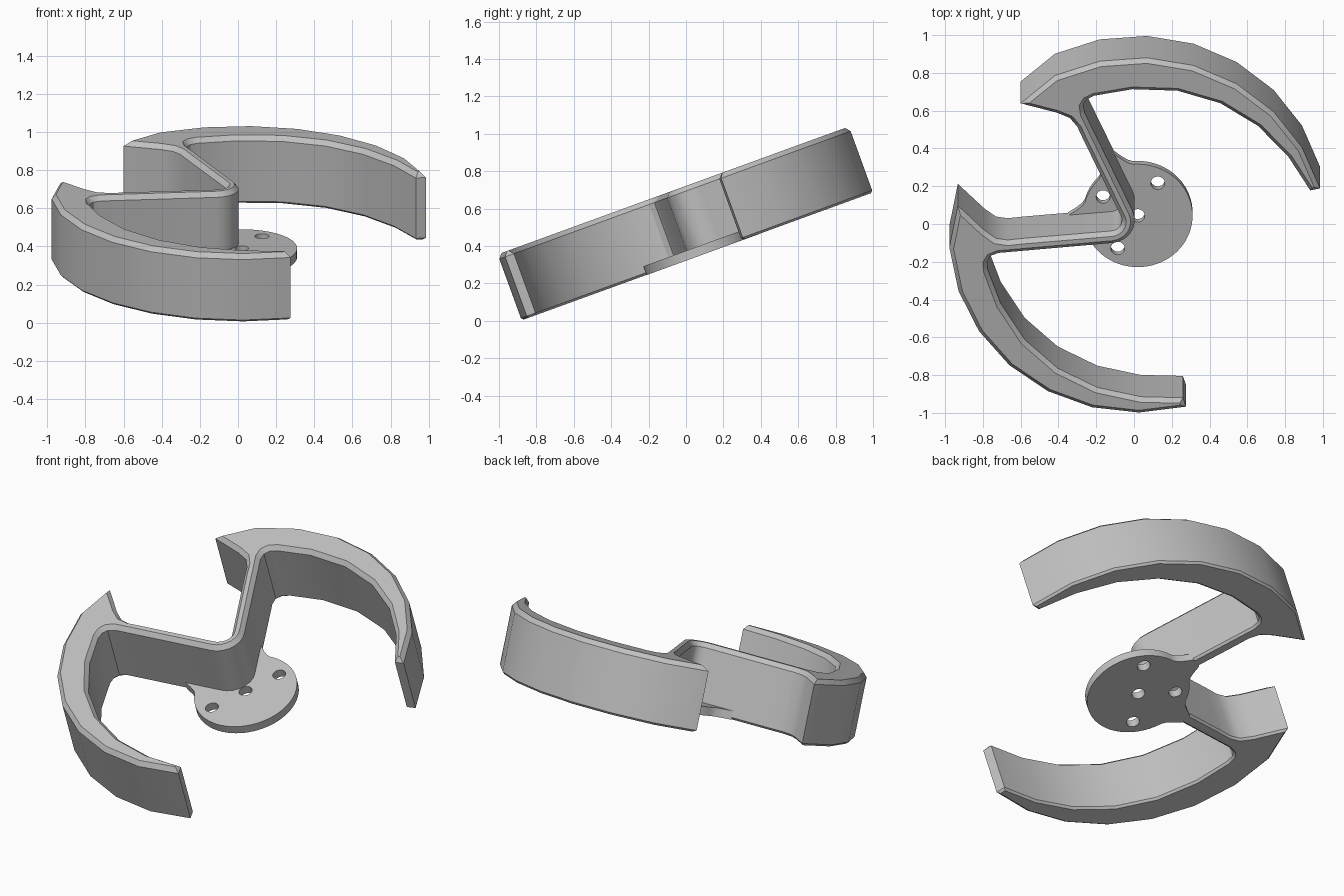
import bpy, bmesh
from math import radians, cos, sin
from mathutils import Matrix, Vector

cube = bpy.data.objects.get("Cube")
if cube:
    bpy.data.objects.remove(cube)

HEIGHT = 0.375
TILT = Matrix.Translation((0.02, 0.061, 0.345)) @ Matrix.Rotation(radians(20), 4, 'X')
AXIS = radians(150)          # mirror line between the two blades

grey = bpy.data.materials.new("plain_grey")
grey.use_nodes = True
grey.diffuse_color = (0.53, 0.53, 0.53, 1)
grey.node_tree.nodes["Principled BSDF"].inputs["Base Color"].default_value = grey.diffuse_color


def polar(r, deg, cx=0.0, cy=0.0):
    return Vector((cx + r * cos(radians(deg)), cy + r * sin(radians(deg))))


def mirror(p):
    c, s = cos(2 * AXIS), sin(2 * AXIS)
    return Vector((p.x * c + p.y * s, p.x * s - p.y * c))


def inset(points, d):
    """Move a counter-clockwise outline inwards by d with mitred corners."""
    out = []
    for i, p in enumerate(points):
        a = (p - points[i - 1]).normalized()
        b = (points[(i + 1) % len(points)] - p).normalized()
        na, nb = Vector((-a.y, a.x)), Vector((-b.y, b.x))
        out.append(p + (na + nb) * d / (1 + na.dot(nb)))
    return out


def finish(name, bm):
    bmesh.ops.recalc_face_normals(bm, faces=bm.faces[:])
    bm.transform(TILT)
    mesh = bpy.data.meshes.new(name)
    bm.to_mesh(mesh)
    bm.free()
    mesh.materials.append(grey)
    obj = bpy.data.objects.new(name, mesh)
    bpy.context.collection.objects.link(obj)
    bpy.ops.object.select_all(action='DESELECT')
    obj.select_set(True)
    bpy.context.view_layer.objects.active = obj
    bpy.ops.object.shade_smooth_by_angle(angle=radians(32))


# Outline of one arm and its crescent blade, from the hub bend and back
bend = (-22, -5, 10, 25)
half = [polar(0.13, a, -0.146, 0.083) for a in bend]
half += [Vector(p) for p in (
    (-0.282, 0.69), (-0.288, 0.735), (-0.27, 0.765), (-0.23, 0.785))]
half += [polar(r, a) for r, a in (
    (0.822, 92), (0.84, 75.5), (0.862, 59.5), (0.885, 44), (0.911, 29), (0.947, 15.4))]
half += [polar(1.0, 15.2 + 14.4 * k) for k in range(8)]
half += [Vector(p) for p in (
    (-0.62, 0.742), (-0.43, 0.69), (-0.36, 0.66), (-0.32, 0.61), (-0.285, 0.53))]
half += [polar(0.062, a, -0.146, 0.083) for a in reversed(bend)]
outline = half + [mirror(p) for p in reversed(half)]

# Both blades as one chamfered extrusion
bm = bmesh.new()
rings = []
for w, d in ((0, 0.012), (0.012, 0), (HEIGHT - 0.026, 0), (HEIGHT, 0.022)):
    rings.append([bm.verts.new((p.x, p.y, w)) for p in inset(outline, d)])
n = len(outline)
for low, high in zip(rings, rings[1:]):
    for i in range(n):
        j = (i + 1) % n
        bm.faces.new((low[i], low[j], high[j], high[i]))
caps = [bm.faces.new(rings[0][::-1]), bm.faces.new(rings[-1])]
bm.normal_update()
bmesh.ops.triangulate(bm, faces=caps)
finish("twin_blades", bm)


# Hub plate, flared where it meets the arms, with four bolt holes
def hub_radius(deg):
    near = min(abs(deg - a) for a in (115, 185))
    return 0.29 + 0.08 * max(0, 1 - max(0, near - 5) / 16) ** 2


bm = bmesh.new()
loops = [[polar(hub_radius(a), a) for a in range(0, 360, 5)]]
for centre in [Vector((0, 0))] + [polar(0.212, a) for a in (60, 150, 240)]:
    loops.append([polar(0.037, a, *centre) for a in range(0, 360, 18)])
edges = []
for loop in loops:
    verts = [bm.verts.new((p.x, p.y, -0.001)) for p in loop]
    edges += [bm.edges.new((verts[i - 1], verts[i])) for i in range(len(verts))]
bmesh.ops.triangle_fill(bm, use_beauty=True, use_dissolve=False, edges=edges)
top = bmesh.ops.extrude_face_region(bm, geom=bm.faces[:], use_keep_orig=True)
bmesh.ops.translate(bm, vec=(0, 0, 0.05),
                    verts=[g for g in top["geom"] if isinstance(g, bmesh.types.BMVert)])
finish("hub_plate", bm)
